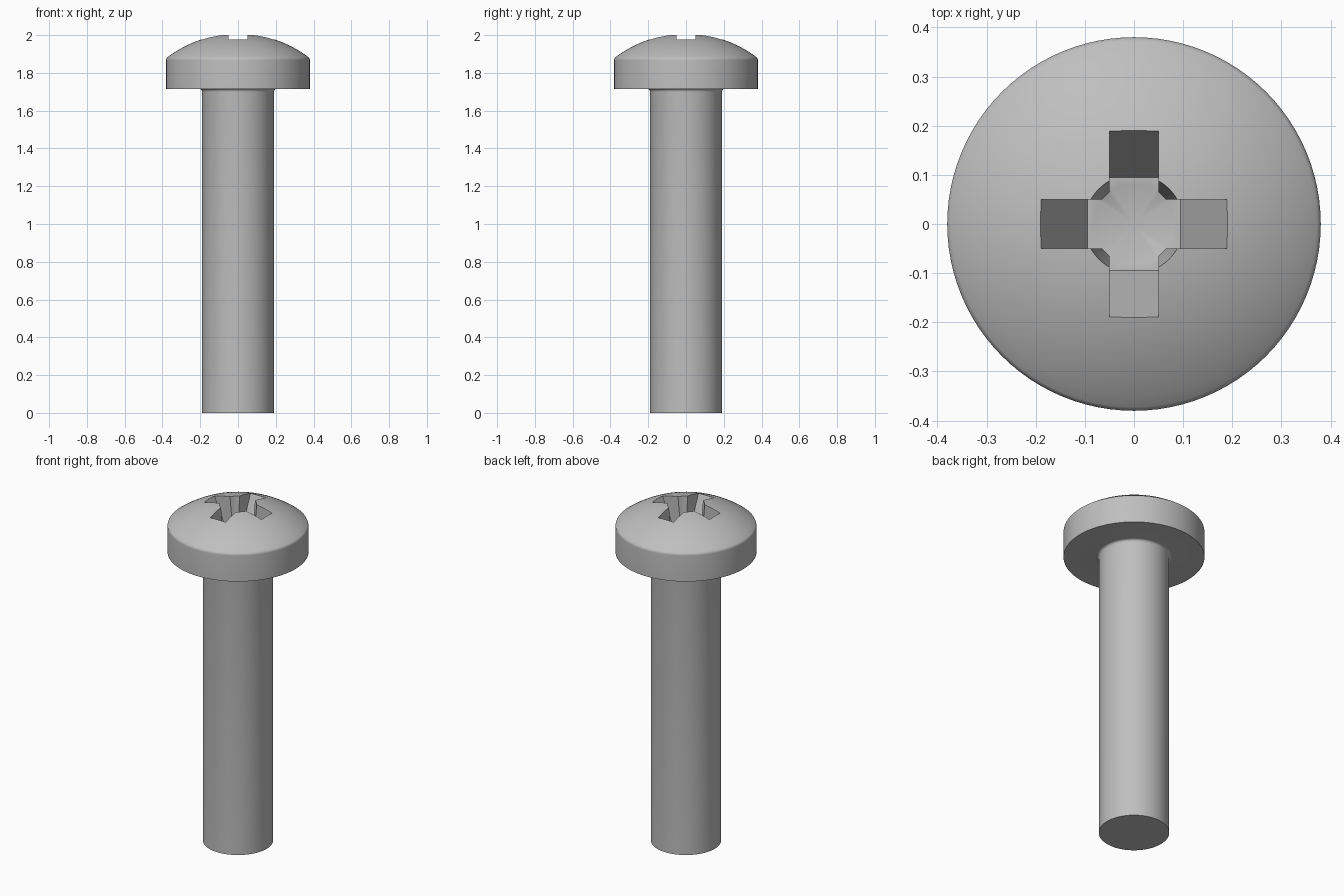
import bpy, bmesh
from math import sin, cos, pi, asin, sqrt, radians

old = bpy.data.objects.get("Cube")
if old:
    bpy.data.objects.remove(old, do_unlink=True)

steel = bpy.data.materials.new("grey steel")
steel.use_nodes = True
grey = (0.52, 0.52, 0.52, 1)
steel.diffuse_color = grey
steel.node_tree.nodes["Principled BSDF"].inputs["Base Color"].default_value = grey


def add_object(name, bm):
    bmesh.ops.recalc_face_normals(bm, faces=bm.faces)
    mesh = bpy.data.meshes.new(name)
    bm.to_mesh(mesh)
    bm.free()
    mesh.materials.append(steel)
    ob = bpy.data.objects.new(name, mesh)
    bpy.context.collection.objects.link(ob)
    return ob


def lathe(name, profile, steps=96):
    """Spin a closed (radius, height) profile around the z axis."""
    bm = bmesh.new()
    verts = [bm.verts.new((r, 0, z)) for r, z in profile]
    edges = [bm.edges.new(pair) for pair in zip(verts, verts[1:])]
    bmesh.ops.spin(bm, geom=verts + edges, cent=(0, 0, 0), axis=(0, 0, 1),
                   angle=2 * pi, steps=steps)
    bmesh.ops.remove_doubles(bm, verts=bm.verts, dist=1e-5)
    return add_object(name, bm)


def slot(name, along_x):
    """Cutter for one slot of the cross, with ends that taper inwards."""
    bm = bmesh.new()
    bmesh.ops.create_cube(bm, size=2)
    for v in bm.verts:
        top = v.co.z > 0
        long, wide = (0.243 if top else 0.095), 0.05
        v.co.x *= long if along_x else wide
        v.co.y *= wide if along_x else long
        v.co.z = 2.1 if top else FLOOR
    return add_object(name, bm)


# Outline: shank, neck fillet, head rim, rounded edge and domed top
FLOOR = 1.76
SHANK, HEAD, UNDER = 0.19, 0.38, 1.715
FILLET, EDGE, DOME, APEX = 0.015, 0.02, 0.62, 2.008
dome_z = APEX - DOME
edge_r = HEAD - EDGE
edge_z = dome_z + sqrt((DOME - EDGE) ** 2 - edge_r ** 2)
tilt = asin(edge_r / (DOME - EDGE))

outline = [(0, 0), (SHANK, 0)]
for i in range(6):
    a = pi / 2 * i / 5
    outline.append((SHANK + FILLET * (1 - cos(a)), UNDER - FILLET * (1 - sin(a))))
outline.append((HEAD, UNDER))
for i in range(6):
    a = (pi / 2 - tilt) * i / 5
    outline.append((edge_r + EDGE * cos(a), edge_z + EDGE * sin(a)))
for i in range(1, 15):
    a = tilt * (1 - i / 14)
    outline.append((DOME * sin(a), dome_z + DOME * cos(a)))

screw = lathe("screw_body", outline)

# Cross recess: two tapered slots and a round centre with a conical floor
cutters = [
    slot("slot_across", True),
    slot("slot_along", False),
    lathe("recess_centre", [(0, FLOOR - 0.03), (0.082, FLOOR), (0.109, 2.1), (0, 2.1)], 64),
]
for cutter in cutters:
    cutter.hide_render = True
    mod = screw.modifiers.new(cutter.name, "BOOLEAN")
    mod.operation = "DIFFERENCE"
    mod.solver = "EXACT"
    mod.object = cutter

# Bake the cuts, then shade smoothly with sharp edges kept
bpy.ops.object.select_all(action="DESELECT")
screw.select_set(True)
bpy.context.view_layer.objects.active = screw
for cutter in cutters:
    bpy.ops.object.modifier_apply(modifier=cutter.name)
    bpy.data.objects.remove(cutter, do_unlink=True)
bpy.ops.object.shade_smooth_by_angle(angle=radians(30))
